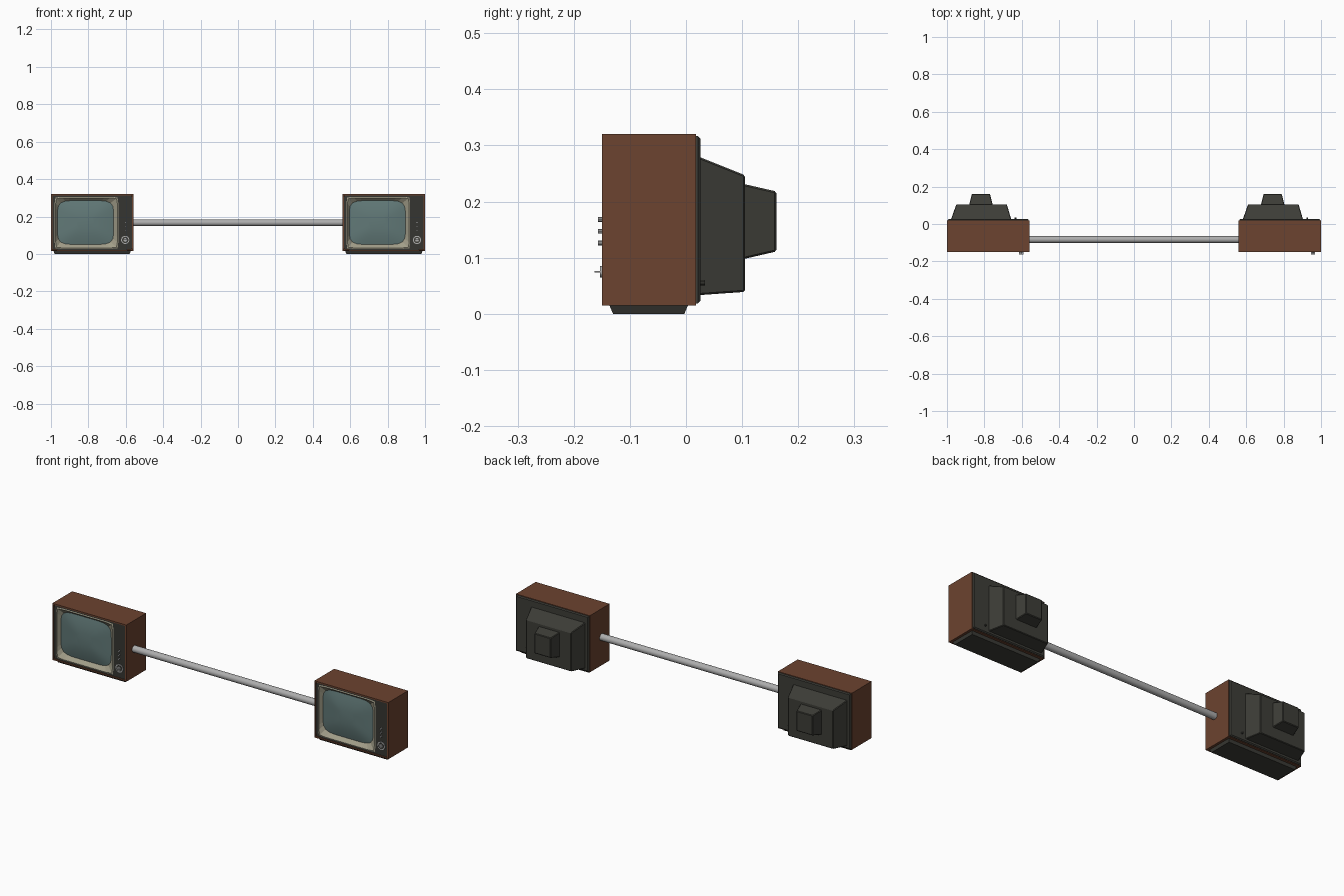
import bpy, bmesh
from math import cos, sin, tau

if "Cube" in bpy.data.objects:
    bpy.data.objects.remove(bpy.data.objects["Cube"])


def material(name, rgb, rough=0.6):
    m = bpy.data.materials.new(name)
    m.use_nodes = True
    m.diffuse_color = (*rgb, 1)
    node = m.node_tree.nodes["Principled BSDF"]
    node.inputs["Base Color"].default_value = (*rgb, 1)
    node.inputs["Roughness"].default_value = rough
    return m


WOOD = material("brown wood", (0.15, 0.056, 0.029))
DARK = material("dark plastic", (0.047, 0.047, 0.039))
PANEL = material("front panel", (0.036, 0.036, 0.031))
BEIGE = material("aged beige", (0.36, 0.34, 0.25))
GLASS = material("screen glass", (0.12, 0.19, 0.185), 0.3)
METAL = material("grey metal", (0.42, 0.42, 0.42), 0.4)


def finish(name, bm, mats, closed=True):
    if closed:
        bmesh.ops.recalc_face_normals(bm, faces=bm.faces)
    me = bpy.data.meshes.new(name)
    bm.to_mesh(me)
    bm.free()
    for m in mats:
        me.materials.append(m)
    ob = bpy.data.objects.new(name, me)
    bpy.context.collection.objects.link(ob)
    return ob


def loft(name, rings, mats, bands=None, closed=True):
    """Skin matching rings; bands gives a material index per strip, then the end cap."""
    bm = bmesh.new()
    rows = [[bm.verts.new(p) for p in r] for r in rings]
    n = len(rows[0])
    bands = bands or [0] * len(rows)
    for a, b, k in zip(rows, rows[1:], bands):
        for i in range(n):
            j = (i + 1) % n
            f = bm.faces.new((a[i], a[j], b[j], b[i]))
            f.material_index = k
            f.smooth = mats[k] == GLASS
    cap = bm.faces.new(rows[-1])
    cap.material_index = bands[-1]
    cap.smooth = mats[bands[-1]] == GLASS
    if closed:
        bm.faces.new(rows[0][::-1])
    return finish(name, bm, mats, closed)


def rect_y(x0, x1, z0, z1, y):
    return [(x0, y, z0), (x1, y, z0), (x1, y, z1), (x0, y, z1)]


def rect_z(x0, x1, y0, y1, z):
    return [(x0, y0, z), (x1, y0, z), (x1, y1, z), (x0, y1, z)]


def squircle(cx, cz, hw, hh, y, power, n=48):
    pts = []
    for i in range(n):
        c, s = cos(tau * i / n), sin(tau * i / n)
        r = (abs(c) ** power + abs(s) ** power) ** (-1 / power)
        pts.append((cx + hw * c * r, y, cz + hh * s * r))
    return pts


def disc(name, x, z, r, y0, y1, mat, n=16):
    return loft(name, [squircle(x, z, r, r, y, 2, n) for y in (y0, y1)], [mat])


def soften(ob, width):
    b = ob.modifiers.new("soft edges", "BEVEL")
    b.width = width
    b.segments = 1


def television(side, cx):
    def at(x):
        return cx + x

    # Wooden cabinet, open at the front with a recess
    L, R = at(-0.22), at(0.22)
    loft(side + "_cabinet", [
        rect_y(L, R, 0.015, 0.32, 0.018),
        rect_y(L, R, 0.015, 0.32, -0.15),
        rect_y(L + .007, R - .007, 0.022, 0.313, -0.15),
        rect_y(L + .007, R - .007, 0.022, 0.313, -0.115)], [WOOD])

    # Front panel, sloped screen surround and domed glass
    gx, gz = at(-0.035), 0.168
    rings = [squircle(cx, 0.1675, 0.214, 0.146, -0.145, 60),
             squircle(at(-0.03), 0.166, 0.17, 0.139, -0.145, 30),
             squircle(at(-0.03), 0.166, 0.165, 0.134, -0.147, 24),
             squircle(gx, gz, 0.15, 0.117, -0.128, 6)]
    for k in (0.85, 0.6, 0.3):
        rings.append(squircle(gx, gz, 0.15 * k, 0.117 * k,
                              -0.128 - 0.016 * (1 - k * k), 6 - 3 * (1 - k)))
    loft(side + "_front_and_screen", rings, [PANEL, BEIGE, GLASS],
         [0, 1, 1, 2, 2, 2, 2], closed=False)

    # Tuning dial with a grip bar, and three small knobs
    kx = at(0.177)
    disc(side + "_dial_rim", kx, 0.075, 0.022, -0.144, -0.149, METAL, 24)
    disc(side + "_dial_face", kx, 0.075, 0.017, -0.145, -0.150, DARK, 24)
    disc(side + "_dial_hub", kx, 0.075, 0.010, -0.145, -0.153, METAL, 16)
    loft(side + "_dial_grip", [rect_y(kx - .011, kx + .011, .0735, .0765, y)
                               for y in (-0.148, -0.163)], [METAL])
    for i in range(3):
        disc(f"{side}_knob_{i + 1}", kx, 0.126 + 0.021 * i, 0.0045,
             -0.144, -0.157, METAL, 10)

    # Back cover with chamfered rim and two stepped housings
    loft(side + "_back_cover", [
        rect_y(L + .003, R - .003, 0.018, 0.317, 0.015),
        rect_y(L + .003, R - .003, 0.018, 0.317, 0.021),
        rect_y(L + .008, R - .008, 0.023, 0.312, 0.026)], [DARK])
    soften(loft(side + "_tube_housing", [
        rect_y(at(-.2), at(.125), 0.033, 0.281, 0.02),
        rect_y(at(-.17), at(.1), 0.039, 0.247, 0.105)], [DARK]), 0.003)
    soften(loft(side + "_tube_neck_cover", [
        rect_y(at(-.102), at(.025), 0.097, 0.232, 0.1),
        rect_y(at(-.087), at(.01), 0.111, 0.218, 0.161)], [DARK]), 0.003)
    disc(side + "_cable_socket", at(0.146), 0.055, 0.005, 0.02, 0.034, DARK, 10)

    # Tapered foot
    loft(side + "_foot", [
        rect_z(at(-.2), at(.2), -0.13, -0.003, 0),
        rect_z(at(-.207), at(.207), -0.137, 0.004, 0.016)], [DARK])


for side, cx in (("right", -0.78), ("left", 0.78)):
    television(side, cx)

# Connecting bar
bar = loft("connecting_bar", [
    [(x, -0.083 + 0.018 * cos(tau * i / 24), 0.167 + 0.018 * sin(tau * i / 24))
     for i in range(24)] for x in (-0.57, 0.57)], [METAL])
for p in bar.data.polygons:
    p.use_smooth = len(p.vertices) == 4
